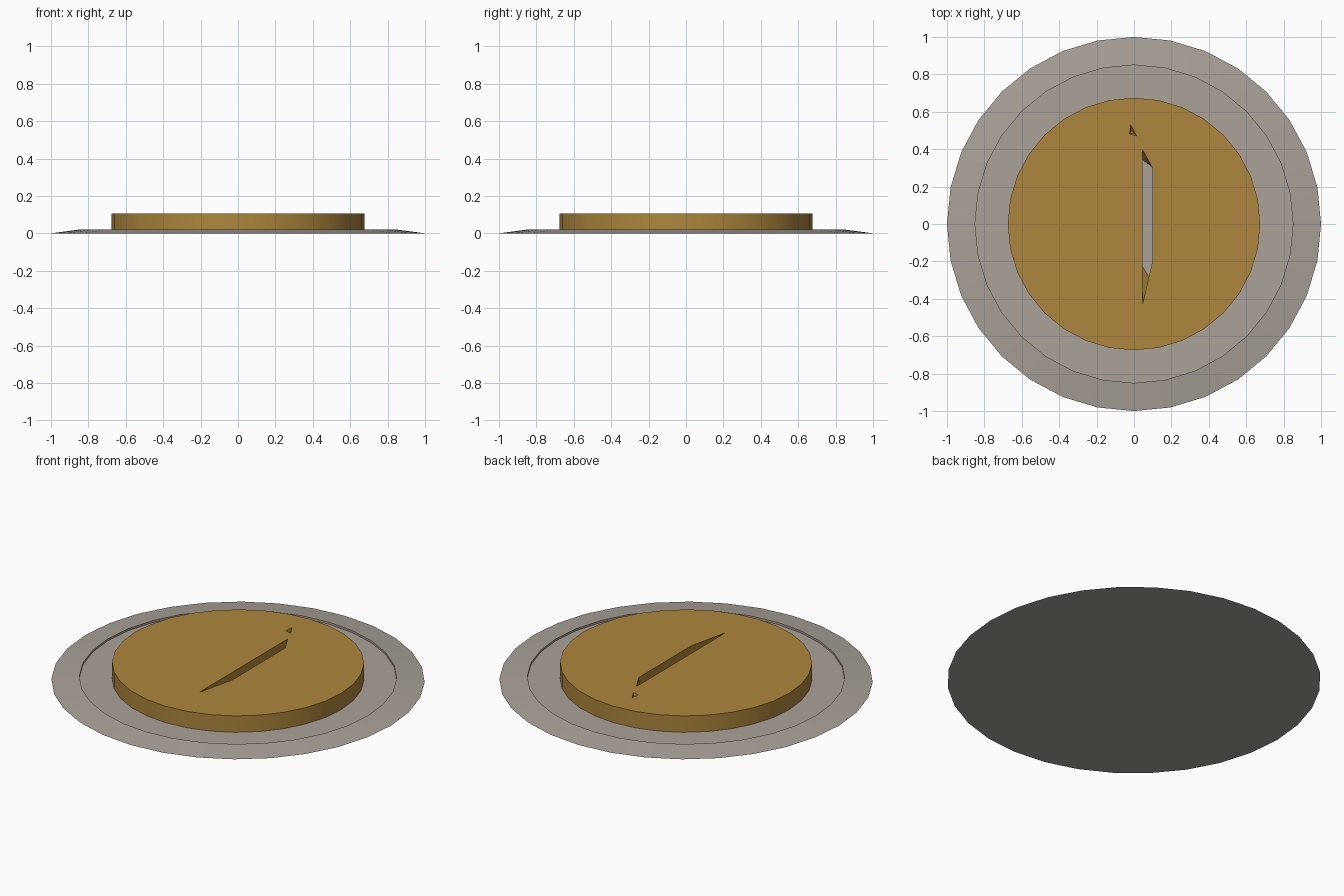
import bpy, bmesh, math

if "Cube" in bpy.data.objects:
    bpy.data.objects.remove(bpy.data.objects["Cube"])

SIDES = 32


def material(name, rgb):
    m = bpy.data.materials.new(name)
    m.diffuse_color = (*rgb, 1)
    m.use_nodes = True
    m.node_tree.nodes["Principled BSDF"].inputs["Base Color"].default_value = m.diffuse_color
    return m


def add_object(name, bm, mat=None):
    bmesh.ops.recalc_face_normals(bm, faces=bm.faces)
    me = bpy.data.meshes.new(name)
    bm.to_mesh(me)
    bm.free()
    ob = bpy.data.objects.new(name, me)
    bpy.context.collection.objects.link(ob)
    if mat:
        me.materials.append(mat)
    return ob


def ring(bm, r, z):
    step = 2 * math.pi / SIDES
    return [bm.verts.new((r * math.cos(i * step), r * math.sin(i * step), z))
            for i in range(SIDES)]


def loft(loops, bm):
    # capped skin through loops of equal vertex count
    bm.faces.new(loops[0])
    for a, b in zip(loops, loops[1:]):
        n = len(a)
        for i in range(n):
            j = (i + 1) % n
            bm.faces.new((a[i], a[j], b[j], b[i]))
    bm.faces.new(loops[-1])


def turned(name, profile, mat):
    bm = bmesh.new()
    loft([ring(bm, r, z) for r, z in profile], bm)
    return add_object(name, bm, mat)


def cutter(name, low, high, z_low, z_high):
    bm = bmesh.new()
    loft([[bm.verts.new((x, y, z)) for x, y in pts]
          for pts, z in ((low, z_low), (high, z_high))], bm)
    bmesh.ops.triangulate(bm, faces=bm.faces)
    ob = add_object(name, bm)
    ob.hide_render = True
    return ob


def activate(ob):
    bpy.ops.object.select_all(action='DESELECT')
    ob.select_set(True)
    bpy.context.view_layer.objects.active = ob


def carve(ob, tool):
    mod = ob.modifiers.new("carve", 'BOOLEAN')
    mod.operation = 'DIFFERENCE'
    mod.solver = 'EXACT'
    mod.object = tool
    activate(ob)
    bpy.ops.object.modifier_apply(modifier=mod.name)
    bpy.data.objects.remove(tool)


# plate: sloping rim with a sunken centre
plate = turned("plate", [(1, 0), (0.85, 0.02), (0.85, 0.008)],
               material("plate_grey", (0.40, 0.36, 0.32)))

# thick round slab resting in the plate
slab = turned("round_slab", [(0.675, 0.008), (0.675, 0.105)],
              material("golden_brown", (0.42, 0.24, 0.045)))

# long slit cut right through, with slanted ends
carve(slab, cutter("slit_cutter",
                   [(0.045, 0.345), (0.1, 0.3), (0.1, -0.31), (0.045, -0.22)],
                   [(0.045, 0.4), (0.1, 0.3), (0.1, -0.19), (0.045, -0.43)],
                   0.005, 0.107))

# tiny three-sided nick
carve(slab, cutter("nick_cutter",
                   [(-0.015, 0.505), (0.0, 0.485), (-0.018, 0.485)],
                   [(-0.018, 0.53), (0.015, 0.47), (-0.025, 0.48)],
                   0.085, 0.106))

for ob in (plate, slab):
    activate(ob)
    bpy.ops.object.shade_smooth_by_angle(angle=math.radians(30))
